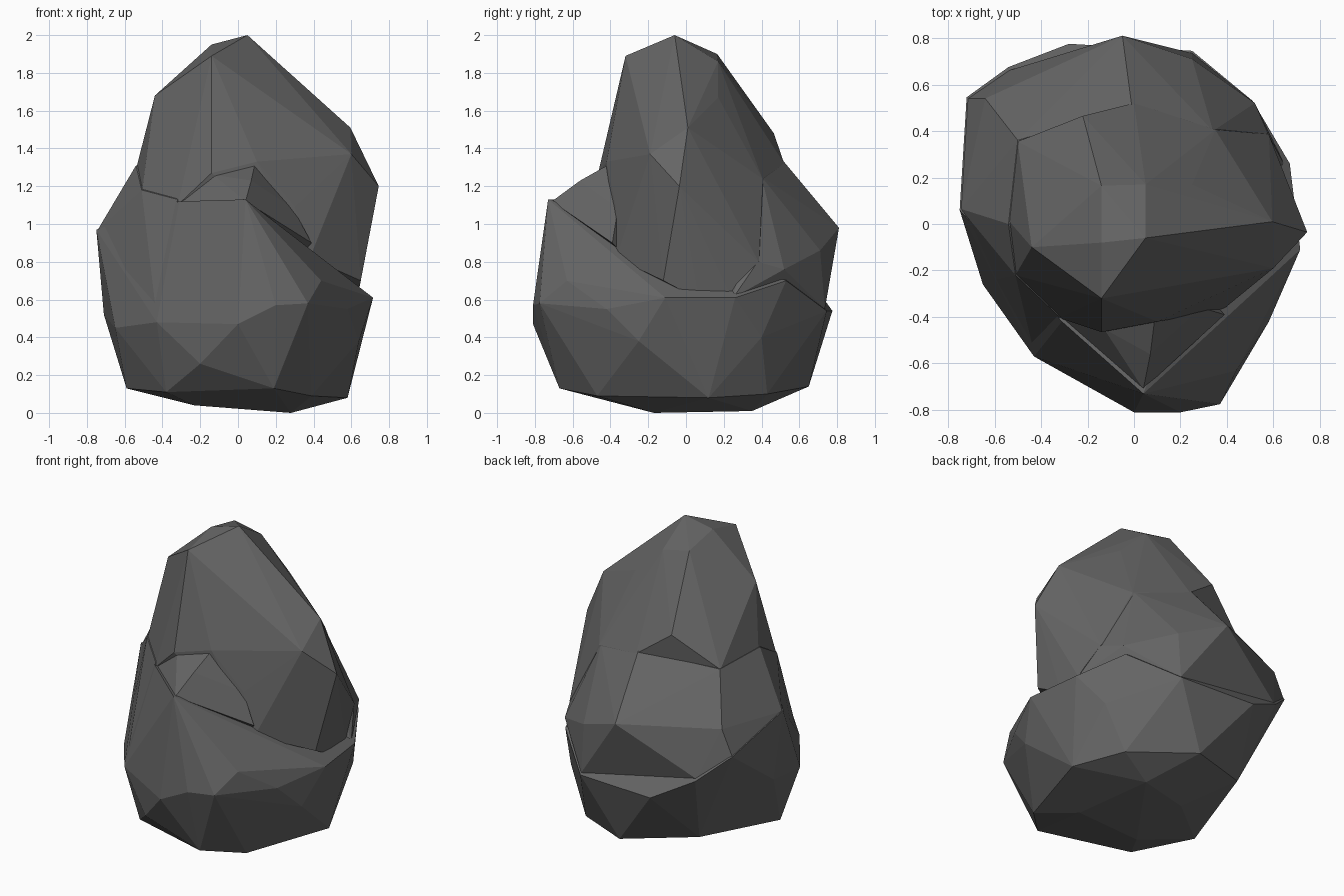
import bpy
import bmesh

stone = bpy.data.materials.new("dark grey stone")
stone.diffuse_color = (0.13, 0.13, 0.13, 1)


def chunk(name, corners):
    """Faceted boulder: the convex skin around a few corner points."""
    bm = bmesh.new()
    for c in corners:
        bm.verts.new(c)
    bmesh.ops.convex_hull(bm, input=bm.verts[:])
    loose = [v for v in bm.verts if not v.link_faces]
    bmesh.ops.delete(bm, geom=loose, context='VERTS')
    bmesh.ops.recalc_face_normals(bm, faces=bm.faces[:])
    mesh = bpy.data.meshes.new(name)
    bm.to_mesh(mesh)
    bm.free()
    mesh.materials.append(stone)
    obj = bpy.data.objects.new(name, mesh)
    bpy.context.collection.objects.link(obj)
    return obj


# Broad lower boulder with the bulging front lump
rock = chunk("rock", [
    # underside
    (0.28, -0.17, 0), (0.20, 0.35, 0.01), (-0.23, -0.25, 0.04), (-0.20, 0.20, 0.06),
    # lower rim
    (-0.38, -0.48, 0.11), (-0.59, -0.14, 0.13), (-0.42, 0.46, 0.20), (0.03, 0.65, 0.14),
    (0.19, -0.67, 0.13), (0.39, -0.47, 0.09), (0.58, 0.12, 0.08), (0.43, 0.43, 0.10),
    # belly
    (0.0, -0.81, 0.47), (0.20, -0.81, 0.57), (0.37, -0.775, 0.58), (0.44, -0.63, 0.70),
    (0.64, -0.25, 0.38), (0.715, -0.11, 0.61), (0.67, 0.26, 0.61), (0.56, 0.40, 0.40),
    (0.25, 0.745, 0.54), (-0.28, 0.775, 0.54), (-0.54, 0.675, 0.68), (-0.71, 0.10, 0.52),
    (-0.43, -0.57, 0.48), (-0.20, -0.68, 0.26), (-0.65, -0.26, 0.45), (0.58, -0.42, 0.55),
    # shoulders
    (-0.72, 0.545, 0.84), (-0.75, 0.06, 0.97), (0.51, 0.53, 0.70),
    (0.04, -0.73, 1.13), (-0.31, -0.42, 1.12),
])

# Sloping middle boulder that carries the left and back sides upward
middle = chunk("middle_boulder", [
    (-0.54, 0.0, 1.31), (-0.50, 0.36, 1.29), (-0.64, 0.54, 1.0), (-0.745, 0.065, 0.965),
    (-0.51, -0.22, 1.18), (-0.32, -0.40, 1.13), (-0.43, -0.55, 0.50), (-0.65, -0.25, 0.46),
    (-0.01, 0.51, 1.34), (0.34, 0.40, 1.25), (-0.05, 0.81, 0.98), (0.25, 0.71, 0.86),
    (0.52, 0.52, 0.76), (0.58, 0.38, 0.80), (0.65, 0.25, 0.61),
    (0.25, 0.735, 0.55), (-0.54, 0.66, 0.69), (-0.715, 0.54, 0.84), (0.0, 0.0, 0.5),
])

# Tall upper boulder, overhanging on the right
upper = chunk("upper_boulder", [
    # crown
    (0.05, -0.06, 2.0), (-0.14, -0.08, 1.95), (-0.14, -0.32, 1.89), (-0.14, 0.165, 1.90),
    (0.05, 0.17, 1.86), (0.27, 0.0, 1.77), (0.25, 0.17, 1.67), (-0.44, -0.10, 1.68),
    # front and right overhang
    (-0.51, -0.22, 1.16), (-0.14, -0.465, 1.27), (0.10, -0.42, 1.33), (0.30, -0.37, 1.09),
    (0.38, -0.37, 0.82), (0.595, 0.01, 1.51), (0.60, -0.19, 1.37), (0.745, -0.035, 1.20),
    (0.65, -0.12, 0.70), (0.63, 0.07, 0.60), (0.62, 0.24, 0.61), (0.58, 0.385, 0.80),
    # left and back
    (-0.535, 0.01, 1.31), (-0.50, 0.355, 1.285), (-0.32, -0.405, 1.10),
    (-0.22, 0.465, 1.48), (0.0, 0.52, 1.32), (0.35, 0.405, 1.24), (0.0, 0.02, 0.6),
])

# Narrow neck joining the front lump to the upper boulder
neck = chunk("neck", [
    (0.07, -0.56, 1.23), (0.04, -0.71, 1.12), (-0.30, -0.41, 1.115), (-0.13, -0.45, 1.26),
    (0.09, -0.40, 1.32), (0.29, -0.36, 1.085), (0.39, -0.39, 0.90), (0.2, -0.2, 0.7),
])

# Fuse the boulders into one rock
bpy.context.view_layer.objects.active = rock
for part in (middle, upper, neck):
    fuse = rock.modifiers.new("fuse", 'BOOLEAN')
    fuse.operation = 'UNION'
    fuse.solver = 'EXACT'
    fuse.object = part
    bpy.ops.object.modifier_apply(modifier="fuse")
    bpy.data.objects.remove(part, do_unlink=True)
for p in rock.data.polygons:
    p.use_smooth = False
    p.material_index = 0
